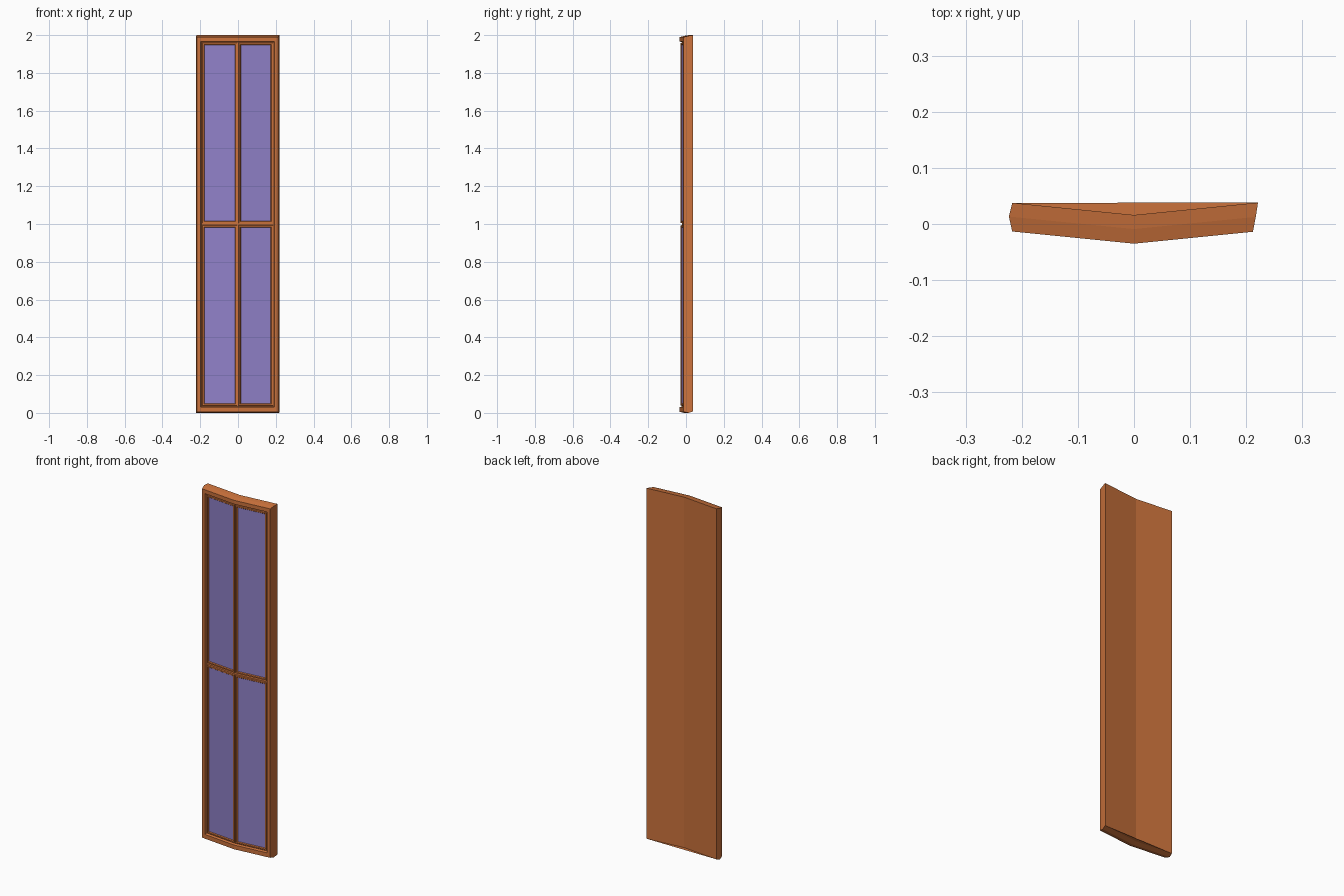
import bpy

if "Cube" in bpy.data.objects:
    bpy.data.objects.remove(bpy.data.objects["Cube"])

SLOPE = 0.1  # both halves fold back from the centre line


def material(name, col):
    m = bpy.data.materials.new(name)
    m.diffuse_color = col
    m.use_nodes = True
    m.node_tree.nodes["Principled BSDF"].inputs["Base Color"].default_value = m.diffuse_color
    return m


wood = material("wood", (0.6, 0.17, 0.045, 1))
glass = material("glass", (0.28, 0.22, 0.58, 1))


def build(name, verts, faces, mat):
    me = bpy.data.meshes.new(name)
    me.from_pydata([(x, y + SLOPE * abs(x), z) for x, y, z in verts], [], faces)
    me.materials.append(mat)
    ob = bpy.data.objects.new(name, me)
    bpy.context.collection.objects.link(ob)
    return ob


def bridge(loops):
    """Quads joining successive closed loops of equal length."""
    n = len(loops[0])
    faces = [(i * n + j, i * n + (j + 1) % n, (i + 1) * n + (j + 1) % n, (i + 1) * n + j)
             for i in range(len(loops) - 1) for j in range(n)]
    return [v for l in loops for v in l], faces


def folded_rect(xl, xr, z0, z1, y):
    return [(xl, y, z0), (0, y, z0), (xr, y, z0), (xr, y, z1), (0, y, z1), (xl, y, z1)]


def rect(xl, xr, z0, z1, y):
    return [(xl, y, z0), (xr, y, z0), (xr, y, z1), (xl, y, z1)]


# Folded body: back, tapered sides, raised rim, recessed floor
loops = [folded_rect(*p) for p in (
    (-0.217, 0.221, 0.008, 2.000, 0.016),
    (-0.223, 0.217, 0.000, 1.996, -0.009),
    (-0.217, 0.212, 0.006, 1.989, -0.035),
    (-0.198, 0.194, 0.030, 1.967, -0.035),
    (-0.194, 0.190, 0.034, 1.963, -0.022),
)]
verts, faces = bridge(loops)
k = len(verts) - 6
faces += [(k, k + 1, k + 4, k + 5), (k + 1, k + 2, k + 3, k + 4),
          (0, 5, 4, 1), (1, 4, 3, 2)]
faces.append((0, 1, 2))  # bottom lip closing the hollow of the fold
build("panel_body", verts, faces, wood)

# Four panes, each with a raised bead around it
for col, (xl, xr) in (("left", (-0.190, -0.004)), ("right", (0.002, 0.186))):
    for row, (z0, z1) in (("lower", (0.037, 0.994)), ("upper", (1.004, 1.960))):
        steps = ((0, -0.022), (0.002, -0.029), (0.009, -0.029), (0.013, -0.0235))
        v, f = bridge([rect(xl + d, xr - d, z0 + d, z1 - d, y) for d, y in steps])
        build(f"{row}_{col}_bead", v, f, wood)
        d = 0.012
        build(f"{row}_{col}_pane", rect(xl + d, xr - d, z0 + d, z1 - d, -0.024),
              [(0, 1, 2, 3)], glass)
